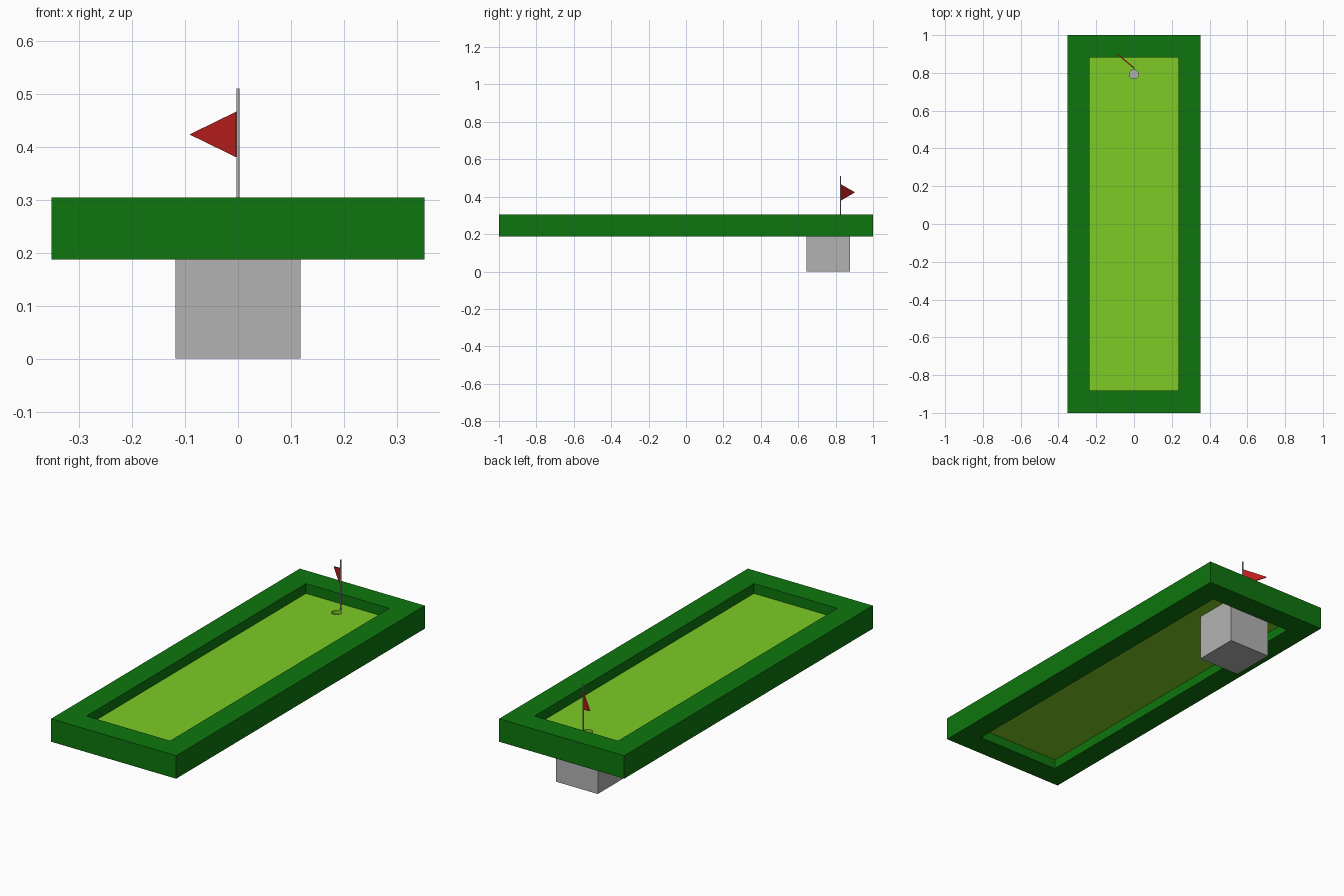
import bpy, math
from mathutils import Matrix

if "Cube" in bpy.data.objects:
    bpy.data.objects.remove(bpy.data.objects["Cube"])


def material(name, rgb):
    m = bpy.data.materials.new(name)
    m.diffuse_color = (*rgb, 1)
    m.use_nodes = True
    m.node_tree.nodes["Principled BSDF"].inputs["Base Color"].default_value = m.diffuse_color
    return m


dark_green = material("dark_green", (0.0044, 0.18, 0.0044))
lime_green = material("lime_green", (0.21, 0.60, 0.018))
grey = material("grey", (0.45, 0.45, 0.45))
red = material("red", (0.53, 0.013, 0.013))


def rect(hx, y0, y1):
    return [(-hx, y0), (hx, y0), (hx, y1), (-hx, y1)]


def circle(x, y, r, n):
    return [(x + r * math.cos(2 * math.pi * i / n),
             y + r * math.sin(2 * math.pi * i / n)) for i in range(n)]


def prism(name, outlines, z0, z1, mat, matrix=None):
    """Extrude closed outlines from z0 to z1; inner outlines become holes."""
    curve = bpy.data.curves.new(name, 'CURVE')
    curve.dimensions = '2D'
    curve.fill_mode = 'BOTH'
    curve.extrude = (z1 - z0) / 2
    for pts in outlines:
        s = curve.splines.new('POLY')
        s.points.add(len(pts) - 1)
        for p, (x, y) in zip(s.points, pts):
            p.co = (x, y, 0, 1)
        s.use_cyclic_u = True
    ob = bpy.data.objects.new(name, curve)
    bpy.context.collection.objects.link(ob)
    bpy.ops.object.select_all(action='DESELECT')
    ob.select_set(True)
    bpy.context.view_layer.objects.active = ob
    bpy.ops.object.convert(target='MESH')
    ob = bpy.context.object
    ob.name = name
    ob.data.transform(Matrix.Translation((0, 0, (z0 + z1) / 2)))
    if matrix:
        ob.data.transform(matrix)
    # Weld the caps to the sides and keep faces flat
    bpy.ops.object.mode_set(mode='EDIT')
    bpy.ops.mesh.select_all(action='SELECT')
    bpy.ops.mesh.remove_doubles(threshold=0.0001)
    bpy.ops.mesh.normals_make_consistent(inside=False)
    bpy.ops.object.mode_set(mode='OBJECT')
    bpy.ops.object.shade_flat()
    ob.data.materials.clear()
    ob.data.materials.append(mat)
    return ob


TURF_LOW, TURF_TOP = 0.236, 0.254
POLE_Y = 0.826

# Raised border around the lane
prism("border_frame", [rect(0.352, -1, 1), rect(0.235, -0.882, 0.882)],
      0.187, 0.304, dark_green)

# Recessed playing surface with the cup hole
prism("turf", [rect(0.235, -0.882, 0.882), circle(0, 0.793, 0.024, 32)],
      TURF_LOW, TURF_TOP, lime_green)

# Support block under the far end, forming the cup floor
prism("support_block", [rect(0.118, 0.645, 0.878)], 0, TURF_LOW, grey)

# Flag pole
prism("flag_pole", [circle(0, POLE_Y, 0.003, 16)], TURF_TOP, 0.51, grey)

# Triangular flag: drawn flat, stood upright, then swung back to the left
swing = (Matrix.Translation((0, POLE_Y, 0))
         @ Matrix.Rotation(math.radians(140), 4, 'Z')
         @ Matrix.Rotation(math.radians(90), 4, 'X'))
prism("flag", [[(0.002, 0.38), (0.117, 0.423), (0.002, 0.466)]],
      -0.003, 0.003, red, swing)
